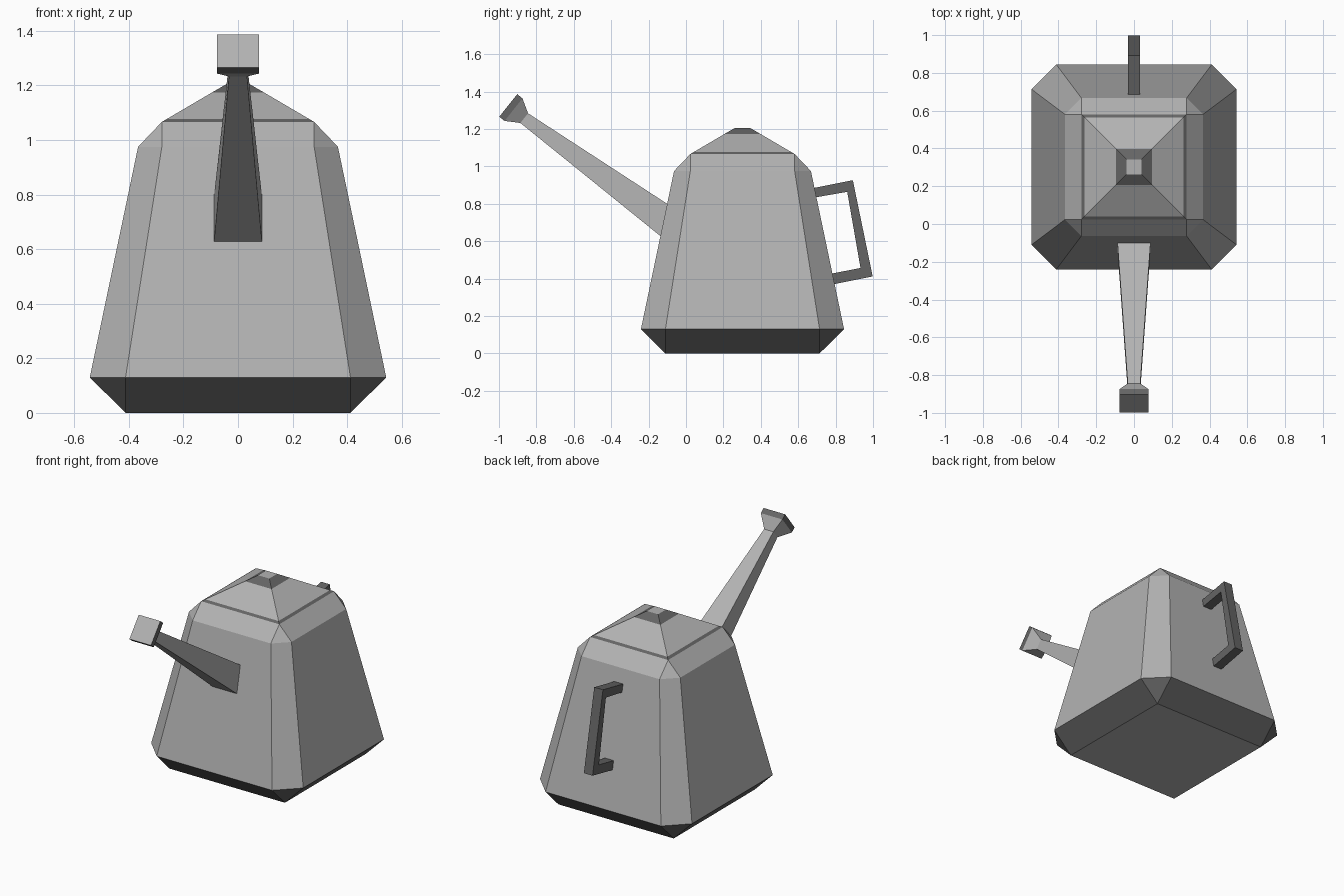
import bpy, bmesh
from mathutils import Vector

cube = bpy.data.objects.get("Cube")
if cube:
    bpy.data.objects.remove(cube)


def material(name, value):
    mat = bpy.data.materials.new(name)
    mat.use_nodes = True
    colour = (value, value, value, 1)
    mat.diffuse_color = colour
    mat.node_tree.nodes["Principled BSDF"].inputs["Base Color"].default_value = colour
    return mat


MATS = [material("light_grey", 0.45), material("dark_grey", 0.13)]
LIGHT, DARK = 0, 1


def finish(bm, name):
    bmesh.ops.remove_doubles(bm, verts=bm.verts, dist=0.0005)
    bmesh.ops.recalc_face_normals(bm, faces=bm.faces)
    mesh = bpy.data.meshes.new(name)
    bm.to_mesh(mesh)
    bm.free()
    for mat in MATS:
        mesh.materials.append(mat)
    obj = bpy.data.objects.new(name, mesh)
    bpy.context.scene.collection.objects.link(obj)
    return obj


def loft(name, rings, bands, start_cap=None, end_cap=None):
    """Skin a list of point rings; bands holds the colour of each strip."""
    bm = bmesh.new()
    loops = [[bm.verts.new(p) for p in ring] for ring in rings]
    for a, b, colour in zip(loops, loops[1:], bands):
        n = len(a)
        for i in range(n):
            j = (i + 1) % n
            # skip corner strips that have no width at either end
            if (a[i].co - a[j].co).length + (b[i].co - b[j].co).length > 0.001:
                bm.faces.new((a[i], a[j], b[j], b[i])).material_index = colour
    for loop, colour in ((loops[0], start_cap), (loops[-1], end_cap)):
        if colour is not None:
            bm.faces.new(loop).material_index = colour
    return finish(bm, name)


CENTRE_Y = 0.302


def ring(half, corner, z):
    """Square ring with cut corners; corner == half gives sharp corners."""
    pts = [(half, -corner), (half, corner), (corner, half), (-corner, half),
           (-half, corner), (-half, -corner), (-corner, -half), (corner, -half)]
    return [(x, y + CENTRE_Y, z) for x, y in pts]


def square(half, z):
    return [(x * half, y * half + CENTRE_Y, z)
            for x, y in ((1, -1), (1, 1), (-1, 1), (-1, -1))]


# Pot body: dark undercut, tapering walls, bevelled shoulder
loft("body", [ring(0.412, 0.412, 0), ring(0.543, 0.412, 0.13),
              ring(0.366, 0.279, 0.975), ring(0.279, 0.279, 1.066)],
     [DARK, LIGHT, LIGHT], start_cap=LIGHT)

# Lid: dark seam, pyramid, dark knob band, small flat top
loft("lid", [square(0.279, 1.066), square(0.262, 1.076),
             square(0.095, 1.174), square(0.04, 1.206)],
     [DARK, LIGHT, DARK], end_cap=LIGHT)


def cross_section(low, high, half):
    """Rectangle across x between two (y, z) points."""
    return [(-half, *low), (half, *low), (half, *high), (-half, *high)]


# Spout: square tapered tube
spout_end = Vector((-0.865, 1.258))
axis = Vector((-0.78, 0.62)).normalized()
across = Vector((0.62, 0.78)).normalized()


def spout_section(distance, half):
    c = spout_end + axis * distance
    return cross_section(c - across * half, c + across * half, half)


loft("spout", [cross_section((-0.13, 0.622), (-0.09, 0.793), 0.088),
               spout_section(0, 0.033)], [LIGHT])

# Sprinkler head: flared neck, dark rim, light face
loft("sprinkler_head", [spout_section(0, 0.033), spout_section(0.073, 0.077),
                        spout_section(0.109, 0.077)],
     [LIGHT, DARK], end_cap=LIGHT)

# Handle: bracket of four sections from wall to wall
outer = [(0.68, 0.884), (0.892, 0.926), (0.998, 0.412), (0.78, 0.368)]
inner = [(0.69, 0.834), (0.862, 0.864), (0.933, 0.457), (0.77, 0.425)]
loft("handle", [cross_section(i, o, 0.031) for i, o in zip(inner, outer)],
     [DARK] * 3, start_cap=DARK, end_cap=DARK)
